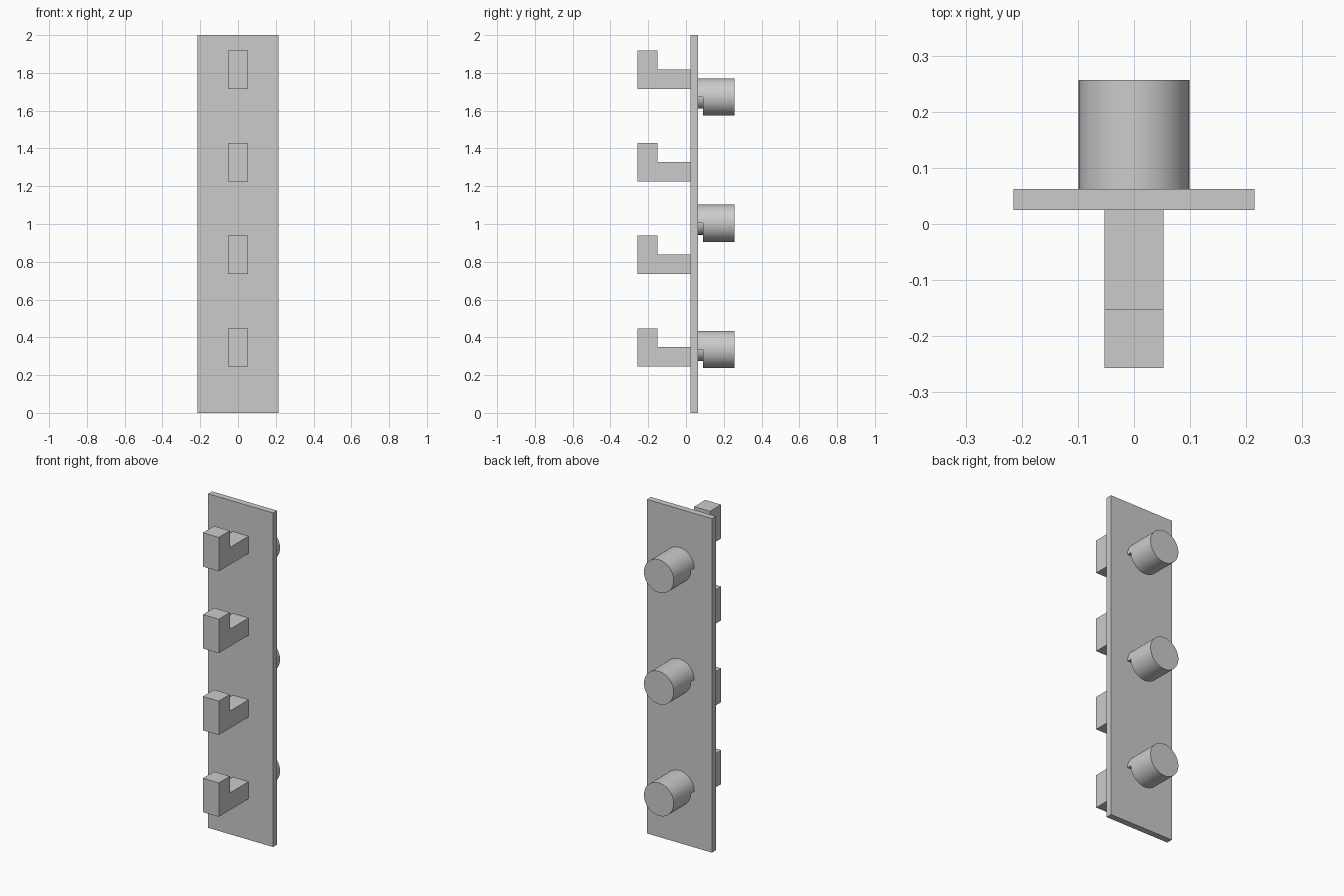
import bpy, bmesh, math

if "Cube" in bpy.data.objects:
    bpy.data.objects.remove(bpy.data.objects["Cube"])

grey = bpy.data.materials.new("plain_grey")
grey.diffuse_color = (0.6, 0.6, 0.6, 1)
grey.use_nodes = True
grey.node_tree.nodes["Principled BSDF"].inputs["Base Color"].default_value = grey.diffuse_color


def prism(name, profile, axis, start, end):
    """Extrude a closed 2D profile along x (profile = y, z) or y (profile = x, z)."""
    def point(p, d):
        return (d, p[0], p[1]) if axis == "x" else (p[0], d, p[1])
    bm = bmesh.new()
    a = [bm.verts.new(point(p, start)) for p in profile]
    b = [bm.verts.new(point(p, end)) for p in profile]
    bm.faces.new(a)
    bm.faces.new(b)
    n = len(profile)
    for i in range(n):
        j = (i + 1) % n
        bm.faces.new((a[i], a[j], b[j], b[i]))
    bmesh.ops.recalc_face_normals(bm, faces=bm.faces)
    mesh = bpy.data.meshes.new(name)
    bm.to_mesh(mesh)
    bm.free()
    mesh.materials.append(grey)
    obj = bpy.data.objects.new(name, mesh)
    bpy.context.collection.objects.link(obj)
    bpy.ops.object.select_all(action="DESELECT")
    obj.select_set(True)
    bpy.context.view_layer.objects.active = obj
    bpy.ops.object.shade_smooth_by_angle(angle=math.radians(30))
    return obj


def arc(radius, z, first, last, steps):
    return [(radius * math.cos(first + (last - first) * i / steps),
             z + radius * math.sin(first + (last - first) * i / steps))
            for i in range(steps + 1)]


FRONT, BACK = 0.025, 0.0625   # plate faces
GAP, TIP = 0.091, 0.257       # peg head
R, NECK = 0.0985, 0.061

# Backing plate
prism("back_plate", [(-0.215, 0), (0.215, 0), (0.215, 2), (-0.215, 2)], "y", FRONT, BACK)

# Four L-shaped hooks on the front
for i in range(4):
    z = 0.245 + 0.49 * i
    prism(f"hook_{i + 1}",
          [(FRONT, z), (FRONT, z + 0.103), (-0.152, z + 0.103),
           (-0.152, z + 0.203), (-0.257, z + 0.203), (-0.257, z)],
          "x", -0.0525, 0.0525)

# Three round pegs on the back, notched around a half-round neck underneath
for i in range(3):
    z = 0.336 + 0.668 * i
    prism(f"peg_head_{i + 1}", arc(R, z, 0, 2 * math.pi, 64)[:-1], "y", GAP, TIP)
    prism(f"peg_neck_{i + 1}",
          arc(R, z, 0, math.pi, 32) + arc(NECK, z, math.pi, 2 * math.pi, 32),
          "y", BACK, GAP)
